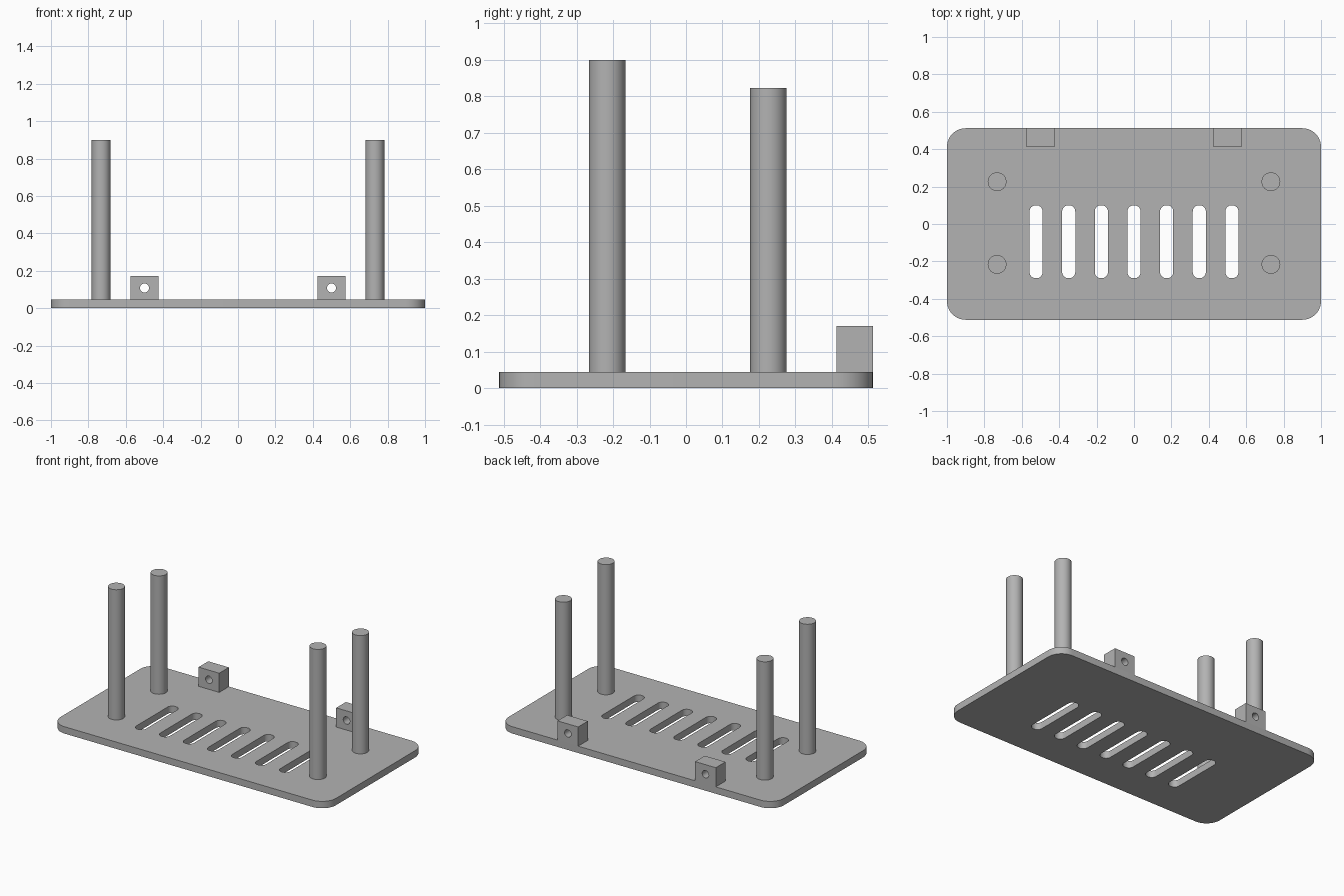
import bpy, bmesh
from math import pi, cos, sin, radians

if "Cube" in bpy.data.objects:
    bpy.data.objects.remove(bpy.data.objects["Cube"])

grey = bpy.data.materials.new("plain grey")
grey.use_nodes = True
COLOUR = (0.45, 0.45, 0.45, 1)
grey.diffuse_color = COLOUR
grey.node_tree.nodes["Principled BSDF"].inputs["Base Color"].default_value = COLOUR

PLATE_TOP = 0.045


def rounded_rect(cx, cy, w, h, r, steps=10):
    """Outline of a rectangle with rounded corners."""
    pts = []
    for i, (sx, sy) in enumerate([(1, 1), (-1, 1), (-1, -1), (1, -1)]):
        for k in range(steps + 1):
            a = (i + k / steps) * pi / 2
            pts.append((cx + sx * (w / 2 - r) + r * cos(a),
                        cy + sy * (h / 2 - r) + r * sin(a)))
    return pts


def circle(cx, cy, r, n=32):
    return [(cx + r * cos(2 * pi * k / n), cy + r * sin(2 * pi * k / n)) for k in range(n)]


def finish(obj):
    obj.data.materials.clear()
    obj.data.materials.append(grey)
    bpy.ops.object.select_all(action="DESELECT")
    obj.select_set(True)
    bpy.context.view_layer.objects.active = obj
    bpy.ops.object.shade_smooth_by_angle(angle=radians(30))


def extruded(name, outlines, thickness, location, rotation=(0, 0, 0)):
    """Filled first outline, with the others as holes, given a thickness."""
    curve = bpy.data.curves.new(name, "CURVE")
    curve.dimensions, curve.fill_mode = "2D", "BOTH"
    curve.extrude = thickness / 2
    for pts in outlines:
        spline = curve.splines.new("POLY")
        spline.points.add(len(pts) - 1)
        for p, (x, y) in zip(spline.points, pts):
            p.co = (x, y, 0, 1)
        spline.use_cyclic_u = True
    obj = bpy.data.objects.new(name, curve)
    bpy.context.collection.objects.link(obj)
    bpy.context.view_layer.update()
    mesh = bpy.data.meshes.new_from_object(obj.evaluated_get(bpy.context.evaluated_depsgraph_get()))
    bpy.data.objects.remove(obj)
    # Weld the caps to the walls
    bm = bmesh.new()
    bm.from_mesh(mesh)
    bmesh.ops.remove_doubles(bm, verts=bm.verts, dist=0.0001)
    bmesh.ops.recalc_face_normals(bm, faces=bm.faces)
    bm.to_mesh(mesh)
    bm.free()
    obj = bpy.data.objects.new(name, mesh)
    bpy.context.collection.objects.link(obj)
    obj.location, obj.rotation_euler = location, rotation
    finish(obj)


# Base plate with a row of seven vent slots
slots = [rounded_rect(0.1745 * i, -0.095, 0.07, 0.39, 0.033, 8) for i in range(-3, 4)]
extruded("base_plate", [rounded_rect(0, 0, 2, 1.024, 0.1)] + slots,
         PLATE_TOP, (0, 0, PLATE_TOP / 2))

for side, s in (("left", 1), ("right", -1)):
    # Posts: taller at the front, shorter at the back
    for row, y, top in (("front", -0.216, 0.90), ("back", 0.226, 0.822)):
        bpy.ops.mesh.primitive_cylinder_add(
            vertices=48, radius=0.05, depth=top - PLATE_TOP,
            location=(s * 0.732, y, (top + PLATE_TOP) / 2))
        post = bpy.context.object
        post.name = f"{row}_{side}_post"
        finish(post)

    # Mounting tab at the back edge, drilled front to back
    w, h = 0.15, 0.171 - PLATE_TOP
    block = [(-w / 2, 0), (w / 2, 0), (w / 2, h), (-w / 2, h)]
    extruded(f"{side}_mounting_tab", [block, circle(0, h / 2, 0.024)],
             0.1, (s * 0.5, 0.462, PLATE_TOP), (pi / 2, 0, 0))
